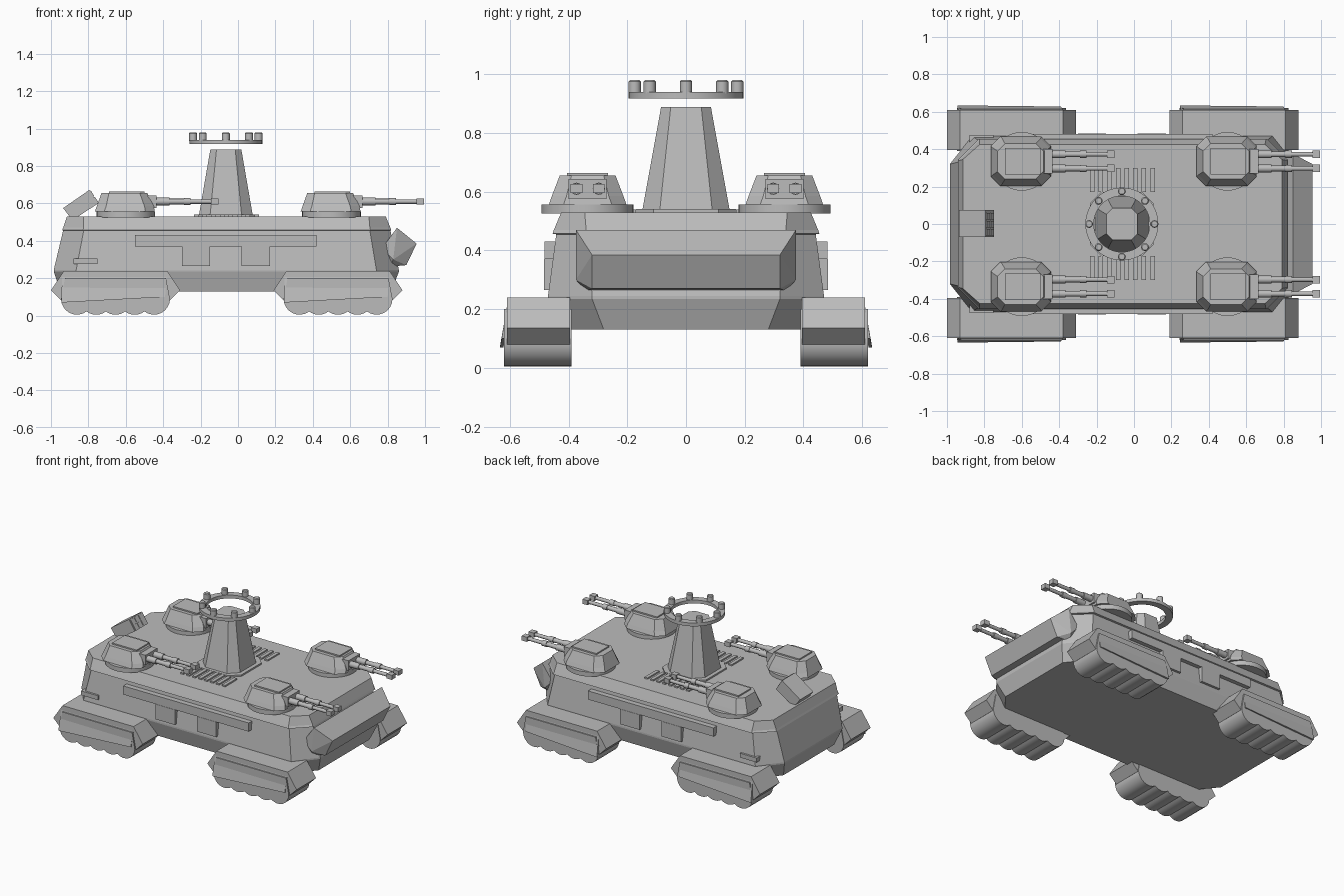
import bpy, bmesh, math
from mathutils import Vector

if "Cube" in bpy.data.objects:
    bpy.data.objects.remove(bpy.data.objects["Cube"])

grey = bpy.data.materials.new("hull grey")
grey.diffuse_color = (0.5, 0.5, 0.5, 1)
grey.use_nodes = True
grey.node_tree.nodes["Principled BSDF"].inputs["Base Color"].default_value = grey.diffuse_color


def finish(name, bm, smooth=False):
    bmesh.ops.recalc_face_normals(bm, faces=bm.faces)
    me = bpy.data.meshes.new(name)
    bm.to_mesh(me)
    bm.free()
    me.materials.append(grey)
    ob = bpy.data.objects.new(name, me)
    bpy.context.collection.objects.link(ob)
    if smooth:
        bpy.ops.object.select_all(action='DESELECT')
        ob.select_set(True)
        bpy.context.view_layer.objects.active = ob
        bpy.ops.object.shade_smooth_by_angle(angle=math.radians(35))
    return ob


def loft(name, rings, smooth=False):
    """Skin a stack of closed rings and cap both ends."""
    bm = bmesh.new()
    vs = [[bm.verts.new(p) for p in r] for r in rings]
    n = len(vs[0])
    for a, b in zip(vs, vs[1:]):
        for i in range(n):
            j = (i + 1) % n
            bm.faces.new((a[i], a[j], b[j], b[i]))
    bm.faces.new(vs[0][::-1])
    bm.faces.new(vs[-1])
    return finish(name, bm, smooth)


def hull_solid(name, pts):
    bm = bmesh.new()
    for p in pts:
        bm.verts.new(p)
    bmesh.ops.convex_hull(bm, input=bm.verts)
    bmesh.ops.dissolve_limit(bm, angle_limit=0.02, verts=bm.verts, edges=bm.edges)
    return finish(name, bm)


def box(name, x0, x1, y0, y1, z0, z1):
    return hull_solid(name, [(x, y, z) for x in (x0, x1) for y in (y0, y1) for z in (z0, z1)])


def octagon(x0, x1, hy, cut_x, cut_y, z, cx=0, cy=0):
    """Rectangle with chamfered corners."""
    pts = [(x0 + cut_x, -hy), (x1 - cut_x, -hy), (x1, -hy + cut_y), (x1, hy - cut_y),
           (x1 - cut_x, hy), (x0 + cut_x, hy), (x0, hy - cut_y), (x0, -hy + cut_y)]
    return [(cx + x, cy + y, z) for x, y in pts]


def circle(c, r, axis, n):
    out = []
    for i in range(n):
        a = 2 * math.pi * i / n
        u, v = r * math.cos(a), r * math.sin(a)
        out.append(Vector(c) + Vector((u, v, 0) if axis == 'z' else (0, u, v)))
    return out


# Hull: lower tub, sloping walls, small lip and bevelled deck
loft("hull", [
    octagon(-0.95, 0.82, 0.44, 0.13, 0.16, 0.13),
    octagon(-0.985, 0.86, 0.47, 0.12, 0.15, 0.235),
    octagon(-0.985, 0.86, 0.47, 0.12, 0.15, 0.245),
    octagon(-0.935, 0.815, 0.442, 0.11, 0.11, 0.455),
    octagon(-0.94, 0.82, 0.455, 0.11, 0.11, 0.457),
    octagon(-0.935, 0.815, 0.45, 0.11, 0.11, 0.47),
    octagon(-0.915, 0.79, 0.425, 0.09, 0.08, 0.53)])

# Armour nose block
hull_solid("nose_block", [(x, s * y, z) for s in (-1, 1) for x, y, z in (
    (0.85, 0.375, 0.47), (0.955, 0.32, 0.385), (0.90, 0.32, 0.27),
    (0.81, 0.34, 0.262), (0.77, 0.375, 0.36), (0.83, 0.375, 0.30))])

# Side plates
for s, side in ((-1, "right"), (1, "left")):
    for name, x0, x1, z0, z1, y in (("belt_plate", -0.55, 0.42, 0.37, 0.43, 0.482),
                                    ("door_plate_rear", -0.30, -0.15, 0.265, 0.37, 0.484),
                                    ("door_plate_front", 0.02, 0.17, 0.265, 0.37, 0.484),
                                    ("step_plate", -0.88, -0.75, 0.275, 0.305, 0.476)):
        box(f"{name}_{side}", x0, x1, s * 0.43, s * y, z0, z1)

# Track units: fender, outer skirt and scalloped tread
for cx, end in ((-0.655, "rear"), (0.535, "front")):
    for s, side in ((-1, "right"), (1, "left")):
        tag = f"{end}_{side}"
        hull_solid(f"fender_{tag}", [(cx + e * x, s * y, z) for e in (-1, 1) for y in (0.395, 0.61)
                                     for x, z in ((0.275, 0.24), (0.345, 0.135), (0.29, 0.08))])
        skirt = [(-0.285, 0.607, 0.225), (0.275, 0.607, 0.225), (0.265, 0.628, 0.10), (-0.29, 0.634, 0.07)]
        loft(f"skirt_{tag}", [[(cx + x, s * (y - d), z) for x, y, z in skirt] for d in (0.012, 0)])
        r, step, n, prof = 0.085, 0.103, 5, []
        half = math.asin(step / 2 / r)
        for i in range(n):
            a0 = -math.pi / 2 if i == 0 else -half
            a1 = math.pi / 2 if i == n - 1 else half
            for k in range(9):
                a = a0 + (a1 - a0) * k / 8
                if i and k == 0:
                    continue
                prof.append((cx + (i - 2) * step + r * math.sin(a), r + 0.005 - r * math.cos(a)))
        prof += [(cx + 0.27, 0.20), (cx - 0.27, 0.20)]
        loft(f"tread_{tag}", [[(x, s * y, z) for x, z in prof] for y in (0.39, 0.62)], True)

# Twin-gun turrets
for cx, end in ((-0.60, "rear"), (0.50, "front")):
    for cy, side in ((-0.335, "right"), (0.335, "left")):
        tag = f"{end}_{side}"
        loft(f"turret_base_{tag}", [circle((cx, cy, z), 0.157, 'z', 32) for z in (0.525, 0.557)], True)
        loft(f"turret_body_{tag}", [octagon(-0.165, 0.155, 0.132, 0.05, 0.05, 0.557, cx, cy),
                                    octagon(-0.155, 0.15, 0.122, 0.05, 0.05, 0.585, cx, cy),
                                    octagon(-0.13, 0.115, 0.095, 0.04, 0.04, 0.655, cx, cy)])
        box(f"turret_hatch_{tag}", cx - 0.09, cx + 0.10, cy - 0.07, cy + 0.07, 0.65, 0.664)
        box(f"mantlet_{tag}", cx + 0.08, cx + 0.165, cy - 0.065, cy + 0.065, 0.575, 0.643)
        for g in (-0.038, 0.038):
            steps = ((0.12, 0.021), (0.235, 0.021), (0.235, 0.015), (0.31, 0.015), (0.31, 0.019),
                     (0.345, 0.019), (0.345, 0.012), (0.46, 0.012))
            loft(f"barrel_{tag}", [circle((cx + x, cy + g, 0.61), r, 'x', 12) for x, r in steps], True)
            box(f"muzzle_{tag}", cx + 0.455, cx + 0.495, cy + g - 0.02, cy + g + 0.02, 0.595, 0.627)

# Central tower
TX = -0.065
loft("tower_foot", [octagon(-0.17, 0.17, 0.17, 0.06, 0.06, z, TX) for z in (0.525, 0.541)])
loft("tower", [octagon(-0.145, 0.145, 0.15, 0.06, 0.06, 0.53, TX),
               octagon(-0.083, 0.083, 0.085, 0.033, 0.033, 0.888, TX)])

# Sensor ring with pegs
bm = bmesh.new()
N = 40
prof = ((0.195, 0.917), (0.195, 0.94), (0.15, 0.94), (0.15, 0.917))
rows = [[bm.verts.new((TX + r * math.cos(2 * math.pi * i / N), r * math.sin(2 * math.pi * i / N), z))
         for r, z in prof] for i in range(N)]
for i in range(N):
    a, b = rows[i], rows[(i + 1) % N]
    for k in range(4):
        bm.faces.new((a[k], b[k], b[(k + 1) % 4], a[(k + 1) % 4]))
finish("sensor_ring", bm, True)
for i in range(8):
    a = i * math.pi / 4
    c = (TX + 0.175 * math.cos(a), 0.175 * math.sin(a))
    loft(f"ring_peg_{i}", [circle((*c, z), r, 'z', 12) for z, r in
                           ((0.935, 0.021), (0.975, 0.021), (0.98, 0.016))], True)

# Deck vents
for s, side in ((-1, "right"), (1, "left")):
    for i in range(8):
        x = -0.235 + i * 0.046
        box(f"vent_slat_{side}_{i}", x, x + 0.024, s * 0.17, s * 0.30, 0.52, 0.54)

# Tilted rear launcher with a grid of tube covers
side_pts = [Vector(p) for p in ((-0.935, 0.575), (-0.795, 0.672), (-0.748, 0.60), (-0.885, 0.51))]
hull_solid("launcher", [(p.x, y, p.y) for p in side_pts for y in (-0.07, 0.075)])
top, low = side_pts[1], side_pts[2]
out = Vector((0.139, 0.094)).normalized() * 0.005
for row in range(2):
    for col in range(3):
        a, b = top.lerp(low, 0.08 + 0.46 * row), top.lerp(low, 0.46 + 0.46 * row)
        y = -0.062 + col * 0.043
        hull_solid(f"launch_tube_{row}_{col}", [(q.x, w, q.y) for p in (a, b) for q in (p - out, p + out)
                                                for w in (y, y + 0.036)])
